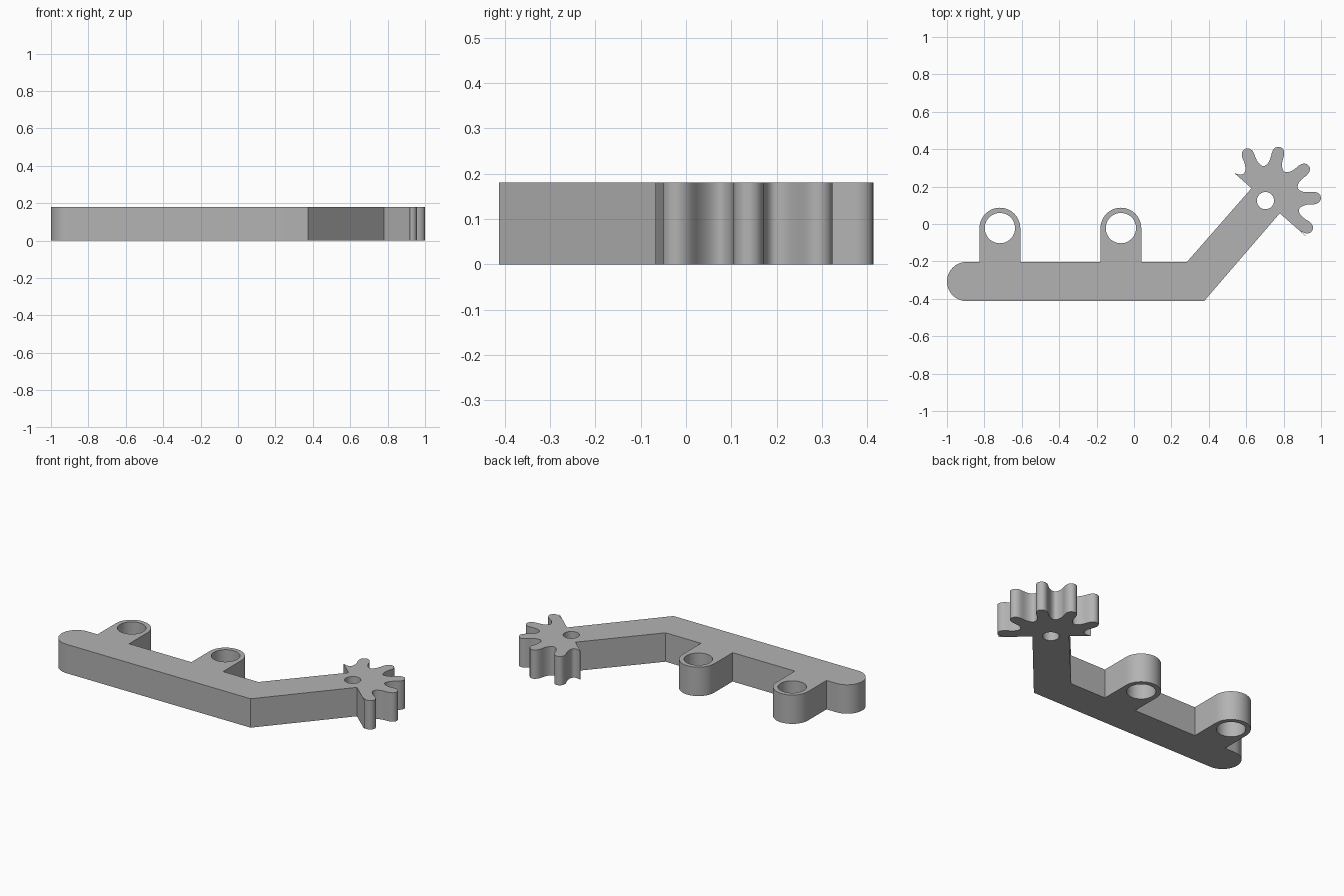
import bpy
from math import sin, cos, pi, radians, degrees, atan2

if "Cube" in bpy.data.objects:
    bpy.data.objects.remove(bpy.data.objects["Cube"])

HEIGHT = 0.18
BAR_TOP, BAR_BOTTOM = -0.203, -0.412
LUG_X, LUG_Y, LUG_R, LUG_HOLE = (-0.07, -0.717), -0.022, 0.109, 0.081
GEAR_X, GEAR_Y, GEAR_HOLE = 0.703, 0.125, 0.046
CUT = 138.5  # direction of the straight cut through the gear centre


def arc(cx, cy, r, start, end, steps):
    """Points along an arc, angles in degrees."""
    angles = [radians(start + (end - start) * i / steps) for i in range(steps + 1)]
    return [(cx + r * cos(a), cy + r * sin(a)) for a in angles]


def polar(r, angle):
    return (GEAR_X + r * cos(radians(angle)), GEAR_Y + r * sin(radians(angle)))


# Half tooth: radius and half width, from root to tip
flank = [(0.187, 0.052), (0.194, 0.044), (0.205, 0.038), (0.22, 0.034),
         (0.24, 0.033), (0.258, 0.034), (0.274, 0.031), (0.287, 0.024),
         (0.295, 0.013), (0.297, 0.0)]
half_tooth = [(r, degrees(atan2(w, r))) for r, w in flank]


def gear_teeth():
    """Five teeth and a sliver of the sixth, limited by the cut line."""
    points = []
    for i in range(6):
        middle = -33 + 36 * i
        tooth = [(r, middle - a) for r, a in half_tooth]
        tooth += [(r, middle + a) for r, a in reversed(half_tooth[:-1])]
        tooth.append((0.185, middle + 18))
        points += [polar(r, a) for r, a in tooth if CUT - 180 < a < CUT]
    return points


# Outline, counterclockwise from the rounded bar end
bar_r = (BAR_TOP - BAR_BOTTOM) / 2
outline = arc(-1 + bar_r, (BAR_TOP + BAR_BOTTOM) / 2, bar_r, 90, 270, 24)
outline += [(0.375, BAR_BOTTOM), polar(0.102, CUT - 180), polar(0.29, CUT - 180)]
outline += gear_teeth()
outline += [polar(0.218, CUT), polar(0.1, CUT), (0.283, BAR_TOP)]
for x in LUG_X:
    outline.append((x + LUG_R, BAR_TOP))
    outline += arc(x, LUG_Y, LUG_R, 0, 180, 24)
    outline.append((x - LUG_R, BAR_TOP))

# Pin holes
loops = [outline, arc(GEAR_X, GEAR_Y, GEAR_HOLE, 0, 352.5, 47)]
loops += [arc(x, LUG_Y, LUG_HOLE, 0, 352.5, 47) for x in LUG_X]

# Extruded plate
curve = bpy.data.curves.new("gear_lever", 'CURVE')
curve.dimensions = '2D'
curve.fill_mode = 'BOTH'
curve.extrude = HEIGHT / 2
for loop in loops:
    spline = curve.splines.new('POLY')
    spline.points.add(len(loop) - 1)
    for point, (x, y) in zip(spline.points, loop):
        point.co = (x, y, 0, 1)
    spline.use_cyclic_u = True

lever = bpy.data.objects.new("gear_lever", curve)
bpy.context.collection.objects.link(lever)
lever.location.z = HEIGHT / 2
bpy.ops.object.select_all(action='DESELECT')
lever.select_set(True)
bpy.context.view_layer.objects.active = lever
bpy.ops.object.convert(target='MESH')
lever = bpy.context.object

# Weld the caps to the walls, then shade
bpy.ops.object.mode_set(mode='EDIT')
bpy.ops.mesh.select_all(action='SELECT')
bpy.ops.mesh.remove_doubles(threshold=0.0001)
bpy.ops.mesh.normals_make_consistent(inside=False)
bpy.ops.object.mode_set(mode='OBJECT')
bpy.ops.object.shade_smooth_by_angle(angle=radians(35))

grey = bpy.data.materials.new("plain grey")
grey.use_nodes = True
colour = (0.45, 0.45, 0.45, 1)
grey.diffuse_color = colour
grey.node_tree.nodes["Principled BSDF"].inputs["Base Color"].default_value = colour
lever.data.materials.clear()
lever.data.materials.append(grey)
